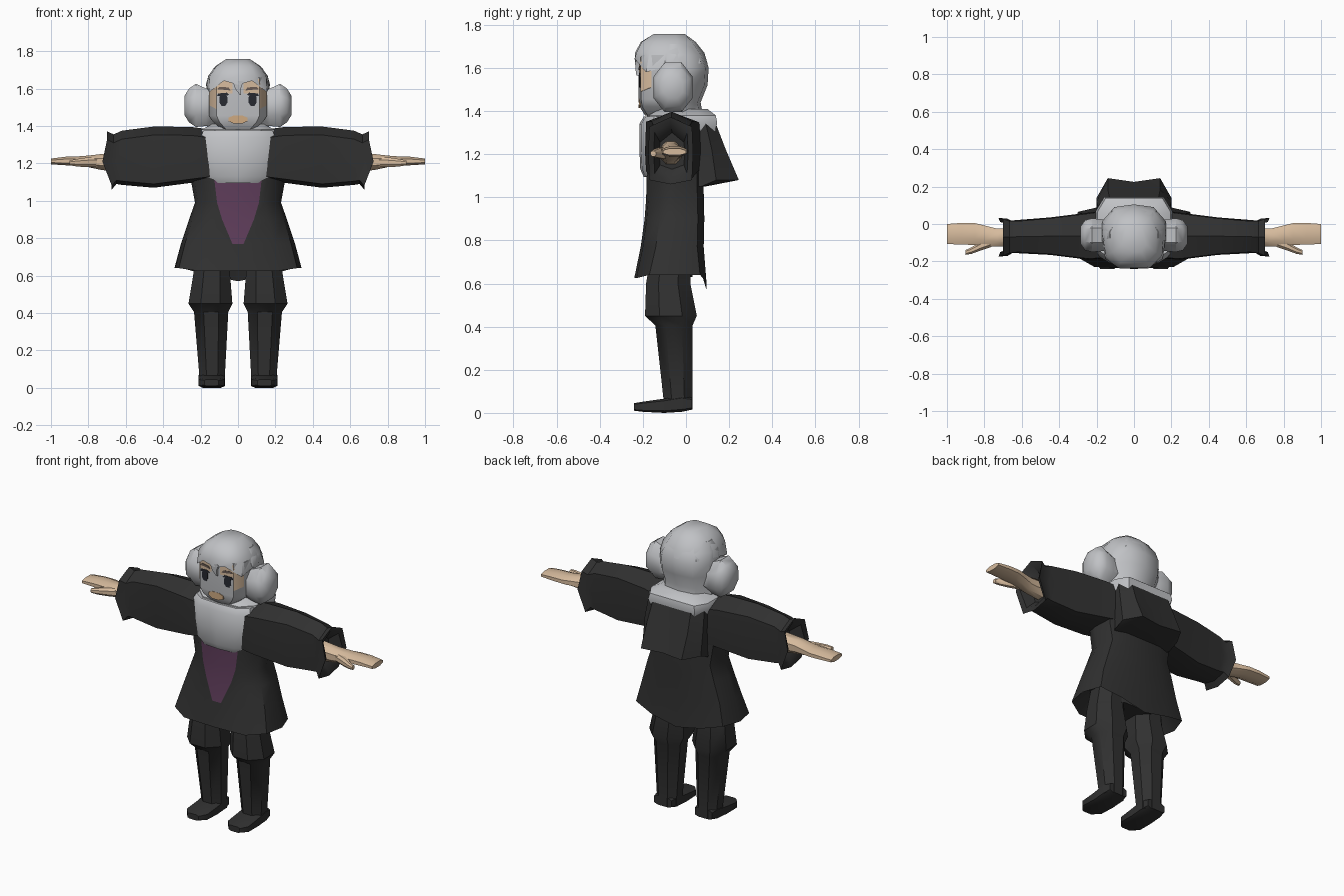
import bpy, bmesh, math


def material(name, rgb):
    m = bpy.data.materials.new(name)
    m.diffuse_color = (*rgb, 1)
    return m


COAT = material("charcoal cloth", (0.03, 0.03, 0.03))
VEST = material("plum cloth", (0.11, 0.045, 0.10))
HAIR = material("silver hair", (0.53, 0.54, 0.56))
SKIN = material("skin", (0.68, 0.50, 0.34))
EYE = material("dark eye", (0.02, 0.022, 0.03))
BROW = material("grey brown brow", (0.15, 0.11, 0.09))
MOUTH = material("lip tan", (0.62, 0.40, 0.22))


def finish(name, bm, mats, angle=40):
    bmesh.ops.recalc_face_normals(bm, faces=bm.faces)
    me = bpy.data.meshes.new(name)
    bm.to_mesh(me)
    bm.free()
    ob = bpy.data.objects.new(name, me)
    bpy.context.collection.objects.link(ob)
    for m in mats:
        me.materials.append(m)
    bpy.ops.object.select_all(action='DESELECT')
    ob.select_set(True)
    bpy.context.view_layer.objects.active = ob
    bpy.ops.object.shade_smooth_by_angle(angle=math.radians(angle))
    return ob


def loft(name, rings, *mats, rule=None):
    """Skin equal-length rings of points and cap both ends."""
    bm = bmesh.new()
    rows = [[bm.verts.new(p) for p in r] for r in rings]
    n = len(rows[0])
    for a, b in zip(rows, rows[1:]):
        for i in range(n):
            j = (i + 1) % n
            bm.faces.new((a[i], a[j], b[j], b[i]))
    bm.faces.new(rows[0])
    bm.faces.new(rows[-1])
    if rule:
        for f in bm.faces:
            f.material_index = rule(f.calc_center_median())
    return finish(name, bm, mats)


def sym(z, half):
    """Mirror a half outline of (x, y[, dz]) points into a closed ring."""
    pts = [(p[0], p[1], z + (p[2] if len(p) > 2 else 0)) for p in half]
    return pts + [(-x, y, h) for x, y, h in reversed(pts) if x > 0]


def oct8(a0, a1, b0, b1, k=0.28):
    da, db = (a1 - a0) * k, (b1 - b0) * k
    return [(a0 + da, b0), (a1 - da, b0), (a1, b0 + db), (a1, b1 - db),
            (a1 - da, b1), (a0 + da, b1), (a0, b1 - db), (a0, b0 + db)]


# Coat with the waistcoat showing in the front opening
def coat_ring(z, w, yf, yb, v, front=0, back=0):
    return sym(z, [(0, yf, front), (v, yf, front), (w * .62, yf + .01, front), (w * .93, yf + .07),
                   (w, -.05), (w * .88, yb - .03), (w * .5, yb, back * .5), (0, yb, back)])


loft("coat", [coat_ring(.72, .27, -.17, .05, .01),
              coat_ring(.64, .34, -.24, .095, .005, -.015, -.07),
              coat_ring(.77, .305, -.21, .082, .03),
              coat_ring(.90, .262, -.192, .085, .085),
              coat_ring(.99, .23, -.185, .083, .112),
              coat_ring(1.10, .25, -.182, .08, .125),
              coat_ring(1.25, .25, -.182, .08, .125),
              coat_ring(1.35, .23, -.17, .08, .11),
              coat_ring(1.385, .19, -.13, .05, .08)], COAT, VEST,
     rule=lambda c: int(c.y < -.15 and abs(c.x) < .07 and .775 < c.z < 1.2))

# Hanging hood on the back
loft("hood", [sym(1.05, [(0, .06), (.19, .05), (.20, .07), (.14, .09), (0, .08)]),
              sym(1.08, [(0, .06), (.19, .05), (.20, .14), (.14, .245), (0, .225)]),
              sym(1.22, [(0, .05), (.19, .04), (.20, .12), (.14, .185), (0, .18)]),
              sym(1.35, [(0, .03), (.19, .02), (.19, .09), (.13, .135), (0, .135)])], COAT)

# Collar around the neck and long beard
loft("collar", [sym(z, [(0, -.19 * k), (.13 * k, -.18 * k), (.205 * k, -.10), (.205 * k, .07 * k),
                        (.16 * k, .145 * k), (0, .145 * k)])
                for z, k in ((1.29, .9), (1.345, 1), (1.38, .95), (1.41, .68))], HAIR)
loft("beard", [sym(z, [(0, yf), (w * .65, yf + .008), (w, yf + .05), (w, -.08), (w * .5, -.06)])
               for z, w, yf in ((1.095, .155, -.196), (1.13, .178, -.212), (1.22, .192, -.216),
                                (1.34, .20, -.216), (1.375, .185, -.195))], HAIR)

# Head: beard-covered face, hair at the back and the fringe above
loft("face", [sym(z, [(0, yf), (.115 * k, yf + .012), (.155 * k, yf + .065), (.155 * k, -.05), (0, -.05)])
              for z, k, yf in ((1.38, .55, -.19), (1.42, .85, -.215), (1.455, 1, -.22), (1.66, 1, -.22))], HAIR)


def hair_ring(z, w, yf, yb):
    return sym(z, [(0, yf), (w * .6, yf + .01), (w, yf + .08), (w, yb - .09), (w * .62, yb - .015), (0, yb)])


loft("back_hair", [hair_ring(*r) for r in ((1.37, .165, -.12, .08), (1.44, .165, -.14, .068),
                                           (1.52, .17, -.16, .10), (1.60, .17, -.17, .105),
                                           (1.66, .16, -.17, .085), (1.71, .13, -.15, .05))], HAIR)
loft("fringe", [
    sym(1.63, [(0, -.20, .01), (.07, -.20, .02), (.15, -.16, -.02), (.165, -.05), (.11, .06), (0, .08)]),
    sym(1.62, [(0, -.236), (.075, -.238, .022), (.155, -.185, -.04), (.172, -.04), (.12, .07), (0, .10)]),
    sym(1.67, [(0, -.236), (.09, -.23), (.15, -.17), (.158, -.04), (.10, .06), (0, .085)]),
    sym(1.72, [(0, -.21), (.07, -.205), (.115, -.15), (.12, -.04), (.08, .03), (0, .045)]),
    sym(1.757, [(0, -.15), (.04, -.15), (.065, -.11), (.065, -.05), (.04, -.01), (0, -.005)])], HAIR)
loft("forelock", [[(-.03, -.236, 1.64), (.03, -.236, 1.64), (.03, -.20, 1.64), (-.03, -.20, 1.64)],
                  [(-.015, -.235, 1.60), (.015, -.235, 1.60), (.015, -.21, 1.60), (-.015, -.21, 1.60)],
                  [(.01, -.23, 1.565), (.016, -.23, 1.565), (.016, -.218, 1.565), (.01, -.218, 1.565)]], HAIR)


# Thin face plates that follow the face surface
def face_y(x):
    x = abs(x)
    return -.22 + x * .104 if x < .115 else -.208 + (x - .115) * 1.325


def plate(name, outline, mat, lift):
    front = [(x, face_y(x) - lift, z) for x, z in outline]
    loft(name, [front, [(x, y + .008, z) for x, y, z in front]], mat)


def spot(cx, cz, rx, rz):
    return [(cx + a, cz + b) for a, b in oct8(-rx, rx, -rz, rz)]


plate("mouth", spot(0, 1.435, .05, .022), MOUTH, .003)
for s, side in ((1, "right"), (-1, "left")):
    def flip(pts):
        return [(s * x, z) for x, z in pts]
    plate(side + "_brow_skin", flip([(.03, 1.575), (.115, 1.575), (.115, 1.65), (.03, 1.65)]), SKIN, .002)
    plate(side + "_temple_skin", flip([(.115, 1.49), (.152, 1.51), (.152, 1.61), (.115, 1.63)]), SKIN, .003)
    plate(side + "_eye", flip(spot(.078, 1.54, .022, .032)), EYE, .004)
    plate(side + "_lash", flip([(.045, 1.565), (.112, 1.56), (.105, 1.574), (.06, 1.578)]), EYE, .004)
    plate(side + "_eyebrow", flip([(.04, 1.59), (.112, 1.597), (.10, 1.61), (.05, 1.606)]), BROW, .004)

    # Side curl of hair
    loft(side + "_hair_curl", [[(s * x, y, z) for y, z in oct8(-.06 - ry, -.06 + ry, cz - rz, cz + rz)]
                               for x, ry, rz, cz in ((.12, .08, .09, 1.50), (.17, .085, .10, 1.50),
                                                     (.225, .09, .115, 1.51), (.262, .08, .09, 1.51),
                                                     (.287, .045, .05, 1.51))], HAIR)

    # Sleeve with a flared, open cuff
    def sleeve_ring(xt, xm, xb, y0, y1, z0, z1):
        c = (y0 + y1) / 2
        return [(s * x, y, z) for x, y, z in (
            (xt, c, z1), (xt, y1, z1 - .045), (xm, y1 + .005, 1.21), (xb, y1, z0 + .02),
            (xb, c, z0), (xb, y0, z0 + .02), (xm, y0 - .005, 1.21), (xt, y0, z1 - .045))]
    loft(side + "_sleeve", [sleeve_ring(*r) for r in (
        (.14, .14, .14, -.18, .07, 1.11, 1.38), (.25, .25, .22, -.185, .055, 1.10, 1.395),
        (.45, .45, .45, -.16, .03, 1.07, 1.397), (.62, .64, .62, -.15, .015, 1.085, 1.375),
        (.665, .68, .65, -.155, .015, 1.09, 1.355), (.70, .725, .675, -.17, .028, 1.06, 1.372),
        (.69, .715, .67, -.145, .005, 1.09, 1.345), (.63, .63, .63, -.12, -.01, 1.13, 1.30))], COAT)

    # Hand and thumb
    loft(side + "_hand", [[(s * x, y, z) for y, z in oct8(*r)] for x, *r in (
        (.60, -.12, -.02, 1.15, 1.26), (.73, -.12, -.025, 1.165, 1.25), (.80, -.118, -.008, 1.18, 1.242),
        (.85, -.112, .005, 1.187, 1.238), (.92, -.11, .006, 1.19, 1.236), (1.0, -.107, 0, 1.195, 1.226))], SKIN)
    loft(side + "_thumb", [[(s * x, y, z) for y, z in oct8(*r)] for x, *r in (
        (.75, -.118, -.07, 1.18, 1.235), (.82, -.142, -.095, 1.18, 1.23),
        (.87, -.16, -.125, 1.185, 1.222), (.902, -.165, -.14, 1.19, 1.215))], SKIN)

    # Trouser leg tucked into a tall boot
    loft(side + "_leg", [[(s * x, y, z) for x, y in oct8(*r)] for z, *r in (
        (.75, .05, .22, -.16, .02), (.60, .042, .24, -.185, .02), (.45, .03, .265, -.19, .05),
        (.405, .052, .235, -.142, .03), (.07, .07, .207, -.105, .03), (.015, .07, .207, -.105, .03))], COAT)
    loft(side + "_foot", [[(s * x, y, z) for x, z in oct8(*r, k=.15)] for y, *r in (
        (.028, .08, .20, .015, .07), (-.02, .07, .21, .005, .08), (-.10, .07, .21, 0, .066),
        (-.20, .072, .212, .005, .052), (-.24, .105, .18, .01, .045))], COAT)

# Back of the trousers joining the legs
loft("seat", [[(x, y, z) for x, y in oct8(-.2, .2, -.16, .03)] for z in (.63, .75)], COAT)
